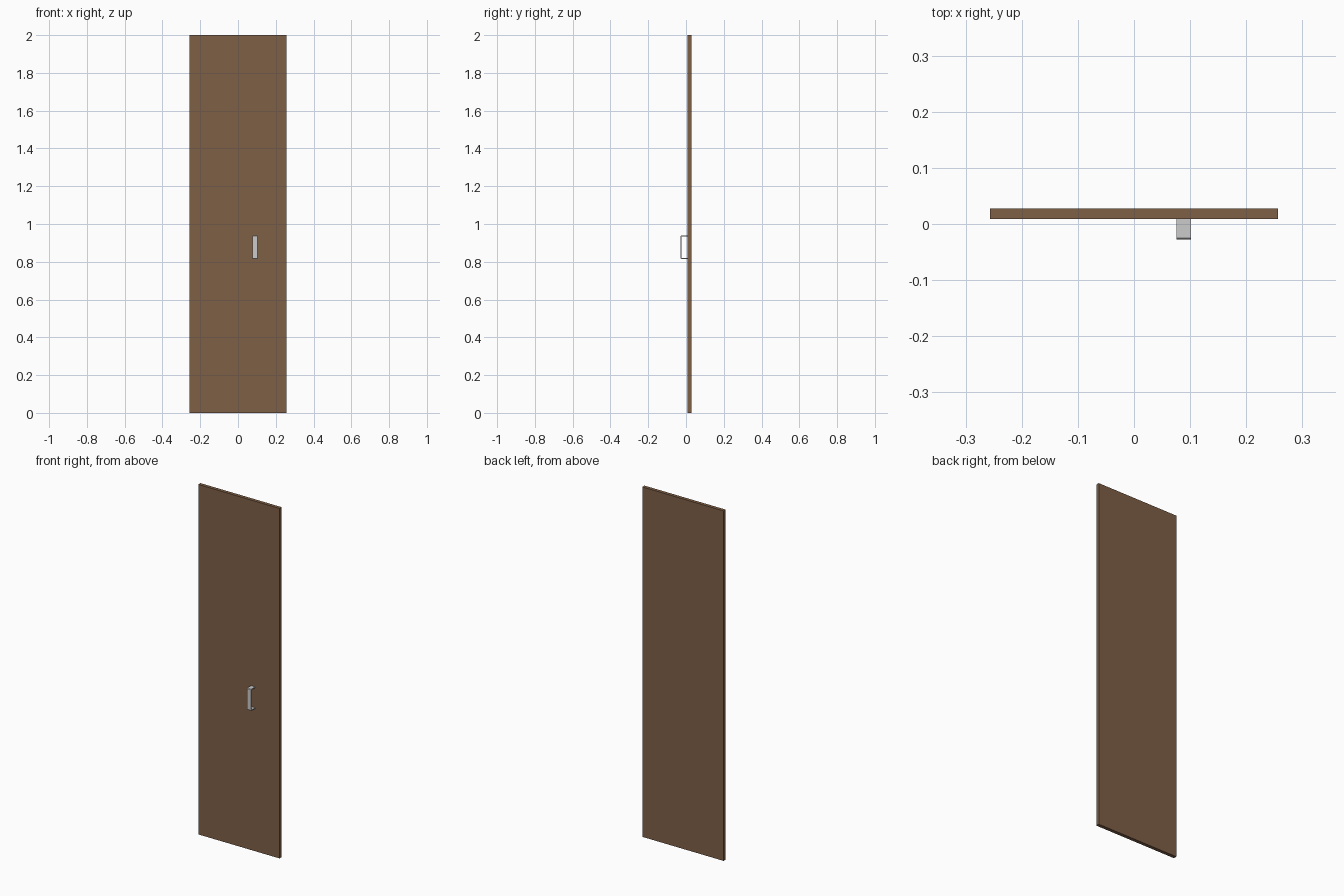
import bpy, bmesh

if "Cube" in bpy.data.objects:
    bpy.data.objects.remove(bpy.data.objects["Cube"])

def material(name, color):
    m = bpy.data.materials.new(name)
    m.diffuse_color = color
    m.use_nodes = True
    m.node_tree.nodes["Principled BSDF"].inputs["Base Color"].default_value = m.diffuse_color
    return m

def add_object(name, bm, mat=None):
    bmesh.ops.recalc_face_normals(bm, faces=bm.faces)
    me = bpy.data.meshes.new(name)
    bm.to_mesh(me)
    bm.free()
    ob = bpy.data.objects.new(name, me)
    bpy.context.collection.objects.link(ob)
    if mat:
        me.materials.append(mat)
    return ob

FRONT, BACK = 0.0085, 0.028

# door panel
bm = bmesh.new()
bmesh.ops.create_cube(bm, size=1)
bmesh.ops.scale(bm, vec=(0.514, BACK - FRONT, 2), verts=bm.verts)
bmesh.ops.translate(bm, vec=(0, (FRONT + BACK) / 2, 1), verts=bm.verts)
add_object("door_panel", bm, material("brown_wood", (0.21, 0.115, 0.062, 1)))

# pull handle: flat bar bent into a bracket, side profile (y, z) extruded along x
y0, z0, z1, t, c = -0.028, 0.815, 0.939, 0.005, 0.003
profile = [(FRONT, z0), (y0 + c, z0), (y0, z0 + c), (y0, z1 - c), (y0 + c, z1), (FRONT, z1),
           (FRONT, z1 - t), (y0 + t, z1 - t), (y0 + t, z0 + t), (FRONT, z0 + t)]
bm = bmesh.new()
face = bm.faces.new([bm.verts.new((0.076, y, z)) for y, z in profile])
ext = bmesh.ops.extrude_face_region(bm, geom=[face])
moved = [g for g in ext["geom"] if isinstance(g, bmesh.types.BMVert)]
bmesh.ops.translate(bm, vec=(0.026, 0, 0), verts=moved)
# cap check: keep both end faces so the bar is closed
bmesh.ops.holes_fill(bm, edges=bm.edges, sides=0)
add_object("pull_handle", bm)
